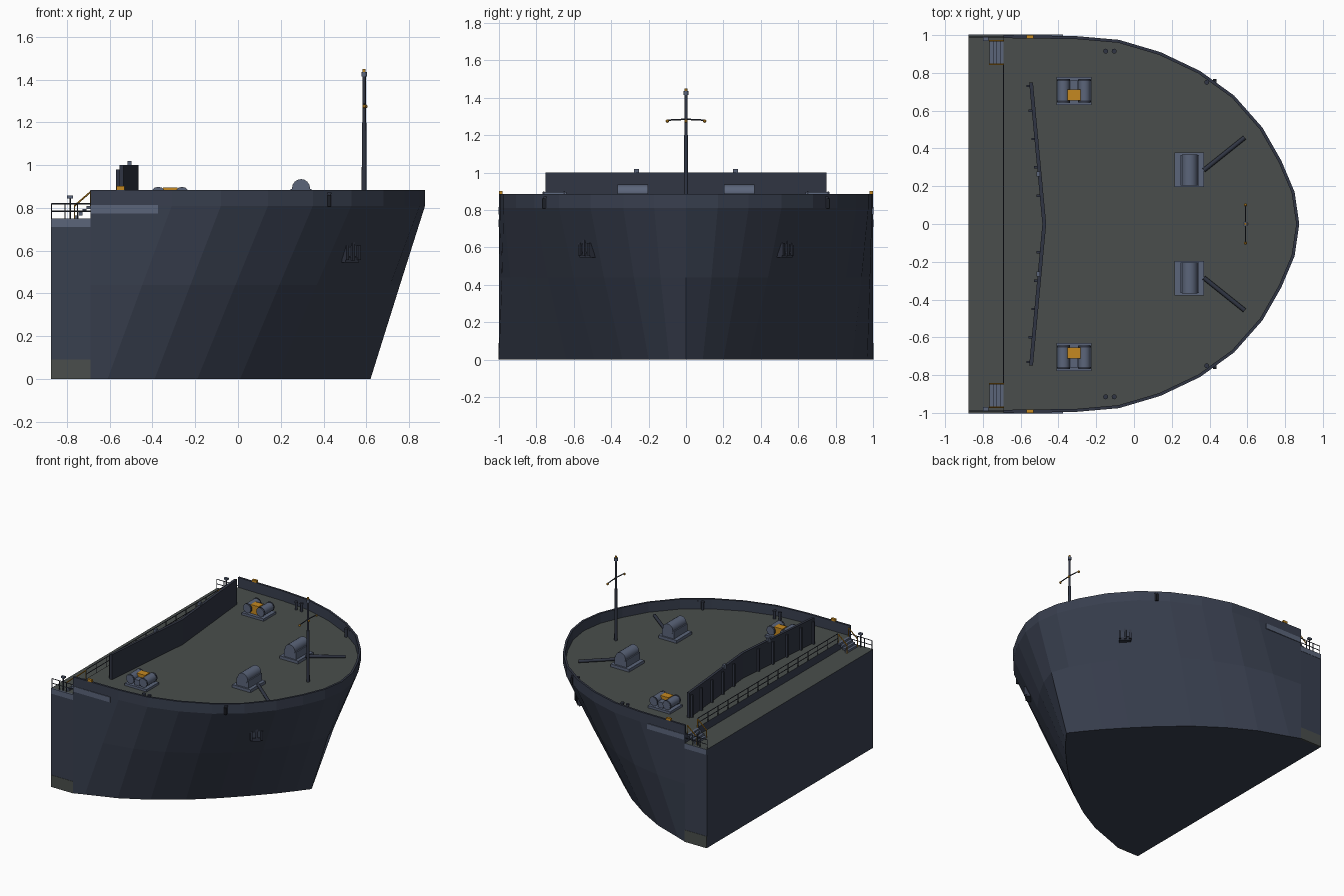
import bpy, bmesh, math
from mathutils import Vector

cube = bpy.data.objects.get("Cube")
if cube:
    bpy.data.objects.remove(cube, do_unlink=True)


def material(name, rgb):
    m = bpy.data.materials.new(name)
    m.use_nodes = True
    col = (*rgb, 1)
    m.diffuse_color = col
    m.node_tree.nodes["Principled BSDF"].inputs["Base Color"].default_value = col
    return m


NAVY = material("navy hull", (.040, .050, .078))
DECK = material("olive grey deck", (.067, .076, .072))
SLATE = material("light slate", (.105, .130, .195))
DARK = material("dark steel", (.030, .036, .056))
ORANGE = material("safety orange", (.56, .25, .015))
BLACK = material("black recess", (.012, .014, .02))


def finish(name, bm, *mats):
    bmesh.ops.recalc_face_normals(bm, faces=bm.faces)
    me = bpy.data.meshes.new(name)
    bm.to_mesh(me)
    bm.free()
    for m in mats:
        me.materials.append(m)
    ob = bpy.data.objects.new(name, me)
    bpy.context.collection.objects.link(ob)
    return ob


def box(name, mat, x, y, z):
    """Box from (low, high) pairs."""
    bm = bmesh.new()
    bmesh.ops.create_cube(bm, size=1)
    for v in bm.verts:
        v.co = [(a + b) / 2 + c * (b - a) for (a, b), c in zip((x, y, z), v.co)]
    return finish(name, bm, mat)


def rod(name, mat, a, b, r, sides=12, r2=None):
    a, b = Vector(a), Vector(b)
    bm = bmesh.new()
    bmesh.ops.create_cone(bm, cap_ends=True, segments=sides, radius1=r,
                          radius2=r if r2 is None else r2, depth=(b - a).length)
    rot = (b - a).to_track_quat('Z', 'Y')
    for v in bm.verts:
        v.co = rot @ v.co + (a + b) / 2
    ob = finish(name, bm, mat)
    if sides > 6:
        for p in ob.data.polygons:
            p.use_smooth = len(p.vertices) == 4
    return ob


def ball(name, mat, at, r):
    bm = bmesh.new()
    bmesh.ops.create_icosphere(bm, subdivisions=2, radius=r)
    bmesh.ops.translate(bm, verts=bm.verts, vec=at)
    return finish(name, bm, mat)


def span(c, half):
    return (c - half, c + half)


# Hull outlines, one side from the step to the stem
STEP, AFT, LOW, MAIN, RIM = -.69, -.875, .75, .81, .885
top = [(STEP, 1), (-.31, .995), (-.08, .975), (.14, .91), (.35, .81),
       (.53, .68), (.68, .51), (.78, .335), (.85, .17), (.875, 0)]
keel = [(STEP, 1), (-.61, .97), (-.39, .89), (-.19, .78), (.01, .64),
        (.18, .49), (.33, .34), (.46, .2), (.55, .09), (.62, 0)]
middle = [(k[0] + (t[0] - k[0]) * .54, k[1] + (t[1] - k[1]) * .58) for k, t in zip(keel, top)]


def whole(half):
    return [(x, -y) for x, y in half] + half[-2::-1]


# Fore hull with its main deck
bm = bmesh.new()
rings = [[bm.verts.new((x, y, z)) for x, y in whole(o)]
         for o, z in ((keel, 0), (middle, .44), (top, MAIN))]
for lo, hi in zip(rings, rings[1:]):
    for i in range(len(lo)):
        j = (i + 1) % len(lo)
        bm.faces.new((lo[i], lo[j], hi[j], hi[i]))
bm.faces.new(rings[0])
bm.faces.new(rings[-1])
hull = finish("fore_hull", bm, NAVY, DECK)
for p in hull.data.polygons:
    p.material_index = int(p.normal.z > .9)

# Aft hull block with its lower deck
aft = box("aft_hull", NAVY, (AFT, STEP), (-1, 1), (0, LOW))
aft.data.materials.append(DECK)
for p in aft.data.polygons:
    p.material_index = int(p.normal.z > .9)

# Bulwark wall around the bow
outer = [Vector(p) for p in whole(top)]
inner = []
for i, p in enumerate(outer):
    t = outer[min(i + 1, len(outer) - 1)] - outer[max(i - 1, 0)]
    inner.append(p + Vector((-t.y, t.x)).normalized() * .016)
bm = bmesh.new()
loops = [[bm.verts.new((p.x, p.y, z)) for p in line]
         for line, z in ((outer, MAIN), (outer, RIM), (inner, RIM), (inner, MAIN))]
for k in range(4):
    a, b = loops[k], loops[(k + 1) % 4]
    for i in range(len(a) - 1):
        bm.faces.new((a[i], a[i + 1], b[i + 1], b[i]))
for end in (0, -1):
    bm.faces.new([l[end] for l in loops])
bulwark = finish("bulwark", bm, NAVY, DARK)
for p in bulwark.data.polygons:
    p.material_index = int(p.normal.z > .9)

# Breakwater: shallow V wall
bm = bmesh.new()
plan = [(-.555, -.75), (-.485, 0), (-.555, .75), (-.535, .75), (-.465, 0), (-.535, -.75)]
bot, cap = [[bm.verts.new((x, y, z)) for x, y in plan] for z in (MAIN, 1)]
for a, b in ((0, 1), (1, 2), (2, 3), (3, 4), (4, 5), (5, 0)):
    bm.faces.new((bot[a], bot[b], cap[b], cap[a]))
for r in (bot, cap):
    bm.faces.new((r[0], r[1], r[4], r[5]))
    bm.faces.new((r[1], r[2], r[3], r[4]))
finish("breakwater", bm, DARK)

# Step railing
for h in (.035, .07):
    rod("step_rail", DARK, (STEP, -.84, MAIN + h), (STEP, .84, MAIN + h), .003, 6)
for i in range(15):
    y = -.84 + i * .12
    rod("step_rail_post", DARK, (STEP, y, MAIN), (STEP, y, MAIN + .07), .003, 6)

for s, side in ((1, "left"), (-1, "right")):
    def n(part):
        return side + "_" + part

    def across(a, b):
        return tuple(sorted((s * a, s * b)))

    # Hull side plates
    box(n("aft_sheer_plate"), SLATE, (AFT, STEP), across(.99, 1.002), (.71, LOW))
    box(n("fore_sheer_plate"), SLATE, (STEP, -.375), across(.985, 1.002), (.775, .815))
    box(n("keel_plate"), DECK, (AFT, STEP), across(.99, 1.002), (0, .09))
    box(n("side_light"), ORANGE, span(-.55, .018), across(.982, 1), (RIM, .902))

    # Breakwater ribs and cap lamps
    for y in (.15, .3, .45, .6, .73):
        x = -.485 - y * .093
        box(n("breakwater_rib"), DARK, (x - .017, x + .005), span(s * y, .006), (MAIN, .98))
    box(n("breakwater_lamp"), SLATE, span(-.507, .009), span(s * .265, .013), (.985, 1.02))

    # Mooring winch
    box(n("winch_base"), SLATE, (-.41, -.225), across(.63, .778), (MAIN, .828))
    for x in (-.373, -.262):
        rod(n("winch_drum"), SLATE, (x, s * .64, .864), (x, s * .768, .864), .033)
        for y in (.65, .76):
            rod(n("drum_flange"), DARK, (x, s * (y - .004), .864), (x, s * (y + .004), .864), .035)
    box(n("winch_motor"), ORANGE, span(-.318, .034), across(.655, .712), (.828, .895))
    box(n("winch_gearbox"), SLATE, span(-.318, .022), across(.712, .76), (.828, .87))

    # Anchor windlass and its chain
    box(n("windlass_base"), SLATE, (.215, .37), across(.195, .378), (MAIN, .832))
    box(n("windlass_body"), SLATE, (.245, .345), across(.205, .365), (.832, .888))
    rod(n("windlass_drum"), SLATE, (.295, s * .203, .893), (.295, s * .367, .893), .042, 16)
    rod(n("anchor_chain"), DARK, (.37, s * .285, .835), (.585, s * .457, .825), .012, 8)

    # Bollards and bulwark chock
    for x, y in ((-.15, .915), (-.105, .915), (.385, .75), (.425, .75)):
        rod(n("bollard"), DARK, (x, s * y, MAIN), (x, s * y, .865), .010)
        rod(n("bollard_cap"), DARK, (x, s * y, .865), (x, s * y, .873), .013)
    box(n("chock"), BLACK, span(.427, .009), across(.752, .768), (.808, .86))

    # Anchor: shank, crown and two flukes seated against the hull
    frame = Vector((.66, s * .75, 0)).normalized()
    along = Vector((-frame.y, frame.x, 0))
    centre = Vector((.53, s * .535, .6))
    parts = (("plate", 0, .006, .028, .026, NAVY), ("shank", 0, .016, .008, .045, DARK),
             ("crown", 0, .02, .042, .012, DARK), ("fluke", -.036, .02, .008, .034, DARK),
             ("fluke", .036, .02, .008, .034, DARK))
    for part, shift, depth, wide, tall, mat in parts:
        drop = -.042 if part == "crown" else -.01 if part == "fluke" else 0
        ob = box(n("anchor_" + part), mat, span(0, wide), span(0, depth), span(0, tall))
        ob.location = centre + along * shift + Vector((0, 0, drop)) + frame * (drop * .3)
        ob.rotation_euler = (0, 0, math.atan2(along.y, along.x))

    # Stairs with sloping handrails
    for i in range(4):
        x = -.765 + i * .019
        box(n("stair_tread"), SLATE, (x, x + .019), across(.845, .97),
            (LOW + i * .015, LOW + (i + 1) * .015))
    for y in (.845, .97):
        rod(n("stair_handrail"), ORANGE, (-.765, s * y, .81), (STEP, s * y, .875), .004, 6)
        for x, z in ((-.765, LOW), (STEP, MAIN)):
            rod(n("handrail_post"), ORANGE, (x, s * y, z), (x, s * y, z + .063), .003, 6)

    # Aft side railing and lamp post
    for z in (.785, .82):
        rod(n("side_rail"), DARK, (AFT + .003, s * .99, z), (STEP, s * .99, z), .003, 6)
    for x in (AFT + .003, -.81, -.75):
        rod(n("side_rail_post"), DARK, (x, s * .99, LOW), (x, s * .99, .82), .003, 6)
    rod(n("deck_lamp_post"), DARK, (-.785, s * .98, LOW), (-.785, s * .98, .85), .004, 6)
    box(n("deck_lamp"), SLATE, span(-.785, .014), span(s * .98, .01), (.845, .858))

    # Mast yard arm
    rod(n("yard_arm"), DARK, (.59, 0, 1.285), (.59, s * .1, 1.28), .004, 6)
    ball(n("yard_lamp"), ORANGE, (.59, s * .1, 1.275), .009)

# Foremast
rod("mast_lower", DARK, (.59, 0, MAIN), (.59, 0, 1.2), .012, 12, .010)
rod("mast_upper", DARK, (.59, 0, 1.2), (.59, 0, 1.42), .008)
rod("mast_head", SLATE, (.59, 0, 1.415), (.59, 0, 1.437), .013)
rod("mast_light", ORANGE, (.59, 0, 1.437), (.59, 0, 1.45), .007)
ball("mast_middle_light", ORANGE, (.597, 0, 1.275), .009)
